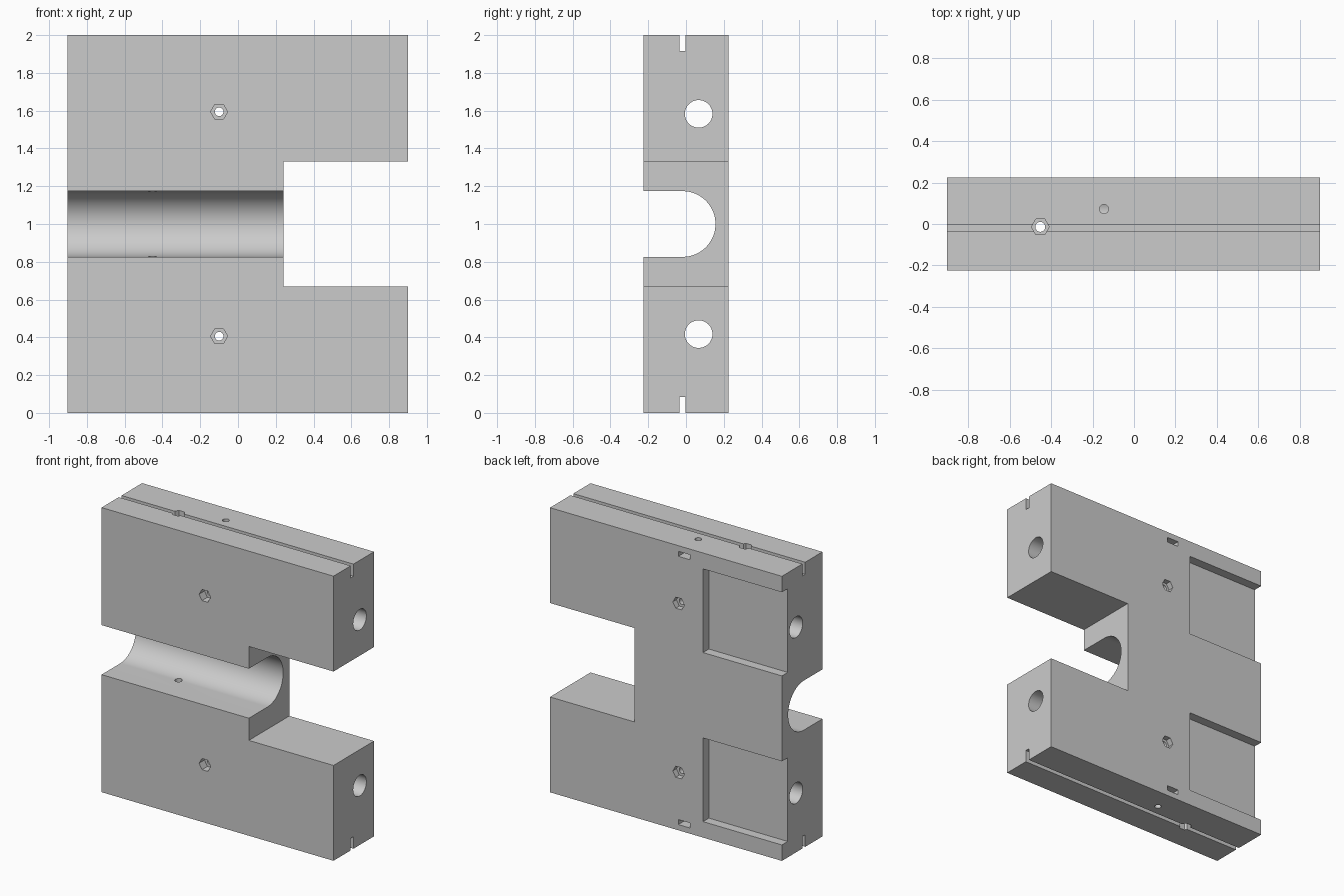
import bpy, bmesh, math
from mathutils import Matrix

cube = bpy.data.objects.get("Cube")
if cube:
    bpy.data.objects.remove(cube, do_unlink=True)

grey = bpy.data.materials.new("light grey")
grey.use_nodes = True
grey.diffuse_color = (0.6, 0.6, 0.6, 1)
grey.node_tree.nodes["Principled BSDF"].inputs["Base Color"].default_value = (0.6, 0.6, 0.6, 1)

cutters = []


def make(name, bm):
    bmesh.ops.recalc_face_normals(bm, faces=bm.faces[:])
    mesh = bpy.data.meshes.new(name)
    bm.to_mesh(mesh)
    bm.free()
    mesh.materials.append(grey)
    ob = bpy.data.objects.new(name, mesh)
    bpy.context.collection.objects.link(ob)
    return ob


def prism(name, pts, axis, a, b):
    """Extrude a 2D outline along an axis from a to b."""
    place = {'x': lambda p, t: (t, p[0], p[1]),
             'y': lambda p, t: (p[0], t, p[1]),
             'z': lambda p, t: (p[0], p[1], t)}[axis]
    bm = bmesh.new()
    lo = [bm.verts.new(place(p, a)) for p in pts]
    hi = [bm.verts.new(place(p, b)) for p in pts]
    bm.faces.new(lo)
    bm.faces.new(hi)
    n = len(pts)
    for i in range(n):
        j = (i + 1) % n
        bm.faces.new((lo[i], lo[j], hi[j], hi[i]))
    return make(name, bm)


def ring(u, v, r, n):
    return [(u + r * math.cos(2 * math.pi * i / n), v + r * math.sin(2 * math.pi * i / n))
            for i in range(n)]


def rect(u0, u1, v0, v1):
    return [(u0, v0), (u1, v0), (u1, v1), (u0, v1)]


def cut(name, pts, axis, a, b):
    cutters.append(prism(name, pts, axis, a, b))


def cut_pair(name, pts, axis, a, b):
    """Cut in the upper half and mirrored about z = 1 in the lower half."""
    cut("upper_" + name, pts, axis, a, b)
    if axis == 'z':
        cut("lower_" + name, pts, axis, 2 - a, 2 - b)
    else:
        cut("lower_" + name, [(u, 2 - v) for u, v in pts], axis, a, b)


# Main block outline with the side notch
D = 0.225
outline = [(-0.903, 0), (0.9, 0), (0.9, 0.67), (0.242, 0.67),
           (0.242, 1.33), (0.9, 1.33), (0.9, 2), (-0.903, 2)]
body = prism("clamp_block", outline, 'y', -D, D)

# Round-bottomed channel open to the front
R, CY = 0.174, -0.018
arc = [(CY + R * math.cos(t), 1 + R * math.sin(t))
       for t in [math.pi * (i / 48 - 0.5) for i in range(49)]]
cut("channel", [(-0.4, 1 - R)] + arc + [(-0.4, 1 + R)], 'x', -1.1, 0.4)

# Long rod bores, edge slots and back pockets
cut_pair("rod_bore", ring(0.067, 1.583, 0.073, 48), 'x', -1.1, 1.1)
cut_pair("edge_slot", rect(-0.034, -0.003, 1.915, 2.2), 'x', -1.1, 1.1)
cut_pair("back_pocket", rect(-1.1, -0.29, 1.30, 1.888), 'y', 0.16, 0.4)

# Cross bolts with hexagonal recesses front and back
cut_pair("cross_bolt", ring(-0.1, 1.594, 0.023, 24), 'y', -0.4, 0.4)
cut_pair("front_hex", ring(-0.1, 1.594, 0.045, 6), 'y', -0.4, -0.165)
cut_pair("back_hex", ring(-0.1, 1.594, 0.045, 6), 'y', 0.185, 0.4)

# Vertical bolt with hexagonal recesses at both ends
cut("vertical_bolt", ring(-0.453, -0.014, 0.024, 24), 'z', -0.2, 2.2)
cut_pair("end_hex", ring(-0.453, -0.014, 0.043, 6), 'z', 1.89, 2.2)

# Set screw holes and their nut slots
cut_pair("set_screw", ring(-0.145, 0.072, 0.022, 24), 'z', 1.585, 2.2)
cut_pair("nut_slot", rect(-0.19, -0.098, 1.925, 1.96), 'y', 0.03, 0.4)

# Apply every cut, then drop the cutters
for c in cutters:
    c.hide_render = True
    mod = body.modifiers.new(c.name, 'BOOLEAN')
    mod.operation = 'DIFFERENCE'
    mod.solver = 'EXACT'
    mod.object = c
dg = bpy.context.evaluated_depsgraph_get()
result = bpy.data.meshes.new_from_object(body.evaluated_get(dg))
body.modifiers.clear()
body.data = result
for c in cutters:
    bpy.data.objects.remove(c, do_unlink=True)
result.materials.clear()
result.materials.append(grey)
for p in result.polygons:
    p.material_index = 0

# Smooth the round surfaces, keep edges sharp
bpy.ops.object.select_all(action='DESELECT')
body.select_set(True)
bpy.context.view_layer.objects.active = body
bpy.ops.object.shade_smooth_by_angle(angle=math.radians(30))
